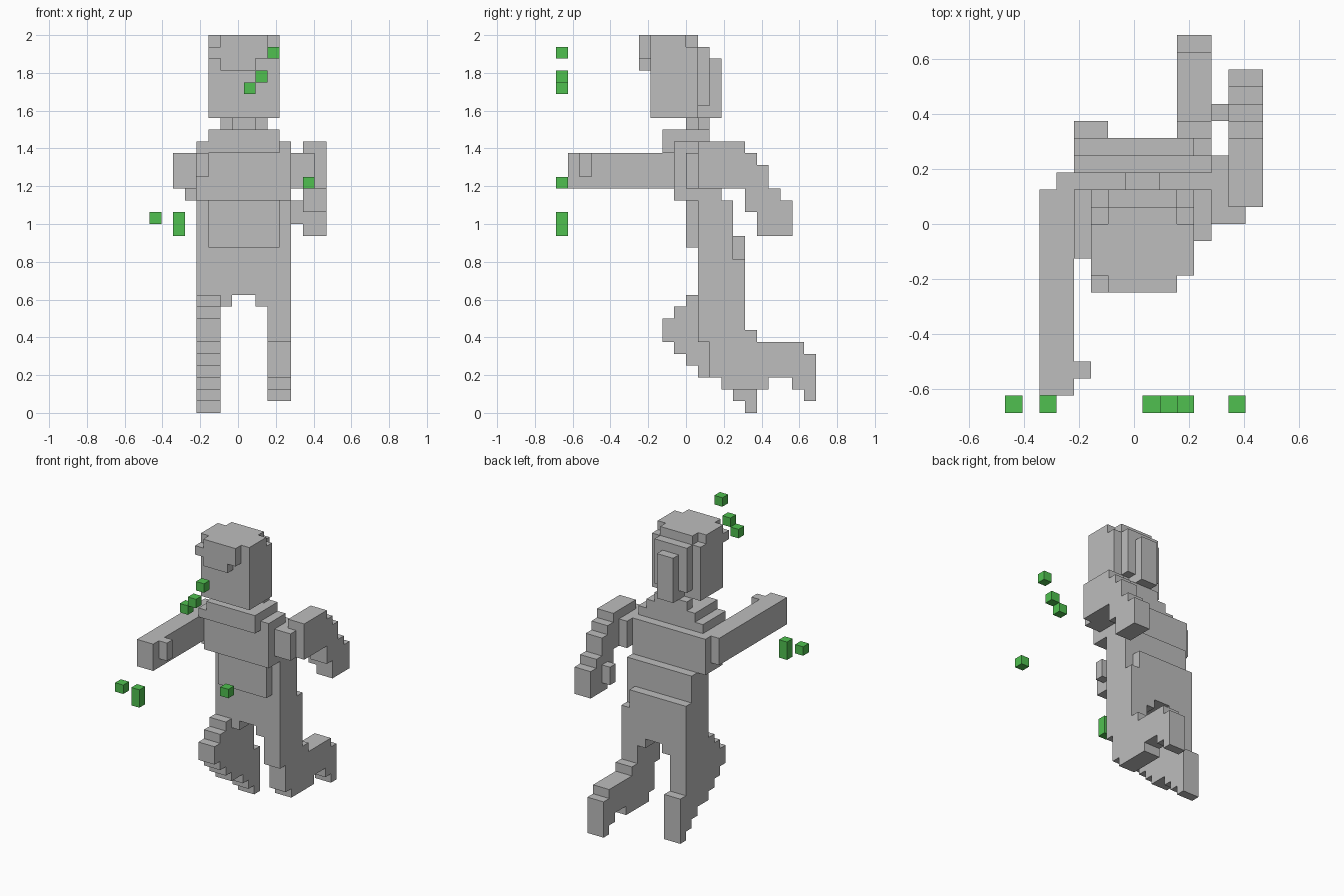
import bpy
import bmesh
from mathutils import Vector

default_cube = bpy.data.objects.get("Cube")
if default_cube:
    bpy.data.objects.remove(default_cube, do_unlink=True)

UNIT = 2 / 32                       # edge of one block
ORIGIN = Vector((-7.5, -11, 0))     # grid corner, in blocks


def make_material(name, rgb):
    colour = (*rgb, 1)
    material = bpy.data.materials.new(name)
    material.use_nodes = True
    material.diffuse_color = colour
    shader = material.node_tree.nodes["Principled BSDF"]
    shader.inputs["Base Color"].default_value = colour
    shader.inputs["Roughness"].default_value = 0.8
    return material


grey = make_material("body grey", (0.51, 0.51, 0.51))
green = make_material("marker green", (0.08, 0.53, 0.08))

parts = {}      # part name -> (blocks, material)
taken = set()   # every block already filled


def fill(name, x, y, z, material=grey):
    """Fill a box of blocks, given by its start and end on each axis."""
    blocks = parts.setdefault(name, (set(), material))[0]
    for i in range(*x):
        for j in range(*y):
            for k in range(*z):
                if (i, j, k) not in taken:
                    taken.add((i, j, k))
                    blocks.add((i, j, k))


def columns(name, x, start, spans):
    """Fill a side profile: one block-wide column per (bottom, top) span."""
    for step, span in enumerate(spans):
        fill(name, x, (start + step, start + step + 1), span)


# Head: rounded at the back, with a fringe over the forehead
fill("head", (5, 11), (8, 11), (25, 32))
fill("head", (5, 11), (11, 12), (25, 31))
fill("head", (6, 10), (11, 12), (31, 32))
fill("head", (6, 10), (12, 13), (26, 31))
fill("head", (7, 9), (12, 14), (25, 30))
fill("fringe", (5, 6), (7, 8), (30, 31))
fill("fringe", (6, 9), (7, 8), (29, 32))
fill("fringe", (9, 10), (7, 8), (30, 32))

# Neck and collar
fill("neck", (7, 9), (11, 12), (24, 25))
fill("neck", (6, 10), (12, 13), (24, 25))
fill("collar", (5, 11), (9, 13), (22, 24))
fill("collar", (4, 5), (9, 13), (22, 23))
fill("collar", (11, 12), (10, 13), (22, 23))

# Trunk leans forward: each tier is set one block further back
fill("chest", (4, 12), (10, 14), (18, 22))
fill("belly", (5, 11), (11, 12), (14, 18))
fill("belly", (4, 12), (12, 15), (15, 18))
fill("hips", (4, 12), (12, 15), (10, 15))
fill("hips", (4, 11), (15, 16), (13, 15))
fill("hips", (4, 12), (15, 16), (10, 13))
for inner in (6, 9):
    fill("hips", (inner, inner + 1), (12, 16), (9, 10))

# Right arm reaches straight forward
fill("right_shoulder", (3, 4), (11, 14), (18, 22))
fill("right_arm", (2, 4), (1, 13), (19, 22))
fill("right_thumb", (4, 5), (2, 3), (20, 22))

# Left arm swings back and down
fill("left_shoulder", (12, 13), (11, 15), (19, 22))
fill("left_shoulder", (13, 14), (11, 12), (19, 22))
columns("left_arm", (13, 15), 12,
        [(19, 23)] * 4 + [(17, 22), (15, 21), (15, 19), (15, 18)])
fill("left_thumb", (12, 13), (17, 18), (16, 18))

# Right leg is bent with the knee forward
columns("right_leg", (4, 6), 9,
        [(6, 8), (5, 9), (4, 10), (3, 10), (3, 10),
         (2, 10), (1, 8), (0, 5)])
fill("right_leg", (4, 6), (15, 16), (8, 10))

# Left leg trails with the foot behind
columns("left_leg", (10, 12), 12,
        [(6, 10), (3, 10), (2, 10), (2, 10), (2, 7), (2, 6),
         (3, 6), (3, 6), (2, 6), (1, 5)])

# Floating marker blocks in front
for name, x, bottom, height in (("right_outer", 0, 16, 1), ("right_inner", 2, 15, 2),
                                ("face_low", 8, 27, 1), ("face_middle", 9, 28, 1),
                                ("face_high", 10, 30, 1), ("left_hand", 13, 19, 1)):
    fill(name + "_marker", (x, x + 1), (0, 1), (bottom, bottom + height), green)


def build(name, blocks, material):
    """Turn blocks into a mesh with only its outer faces."""
    bm = bmesh.new()
    corners = {}

    def corner(point):
        key = tuple(point)
        if key not in corners:
            corners[key] = bm.verts.new((Vector(key) + ORIGIN) * UNIT)
        return corners[key]

    for block in sorted(blocks):
        for axis in range(3):
            u, v = (axis + 1) % 3, (axis + 2) % 3
            for side in (0, 1):
                neighbour = list(block)
                neighbour[axis] += 2 * side - 1
                if tuple(neighbour) in taken:
                    continue
                loop = []
                for du, dv in ((0, 0), (1, 0), (1, 1), (0, 1)):
                    point = list(block)
                    point[axis] += side
                    point[u] += du
                    point[v] += dv
                    loop.append(corner(point))
                bm.faces.new(loop if side else loop[::-1])

    # Merge coplanar squares into large flat faces
    bmesh.ops.dissolve_limit(bm, angle_limit=0.01, verts=bm.verts[:], edges=bm.edges[:])
    mesh = bpy.data.meshes.new(name)
    bm.to_mesh(mesh)
    bm.free()
    mesh.materials.append(material)
    bpy.context.scene.collection.objects.link(bpy.data.objects.new(name, mesh))


for part_name, (part_blocks, part_material) in parts.items():
    build(part_name, part_blocks, part_material)
